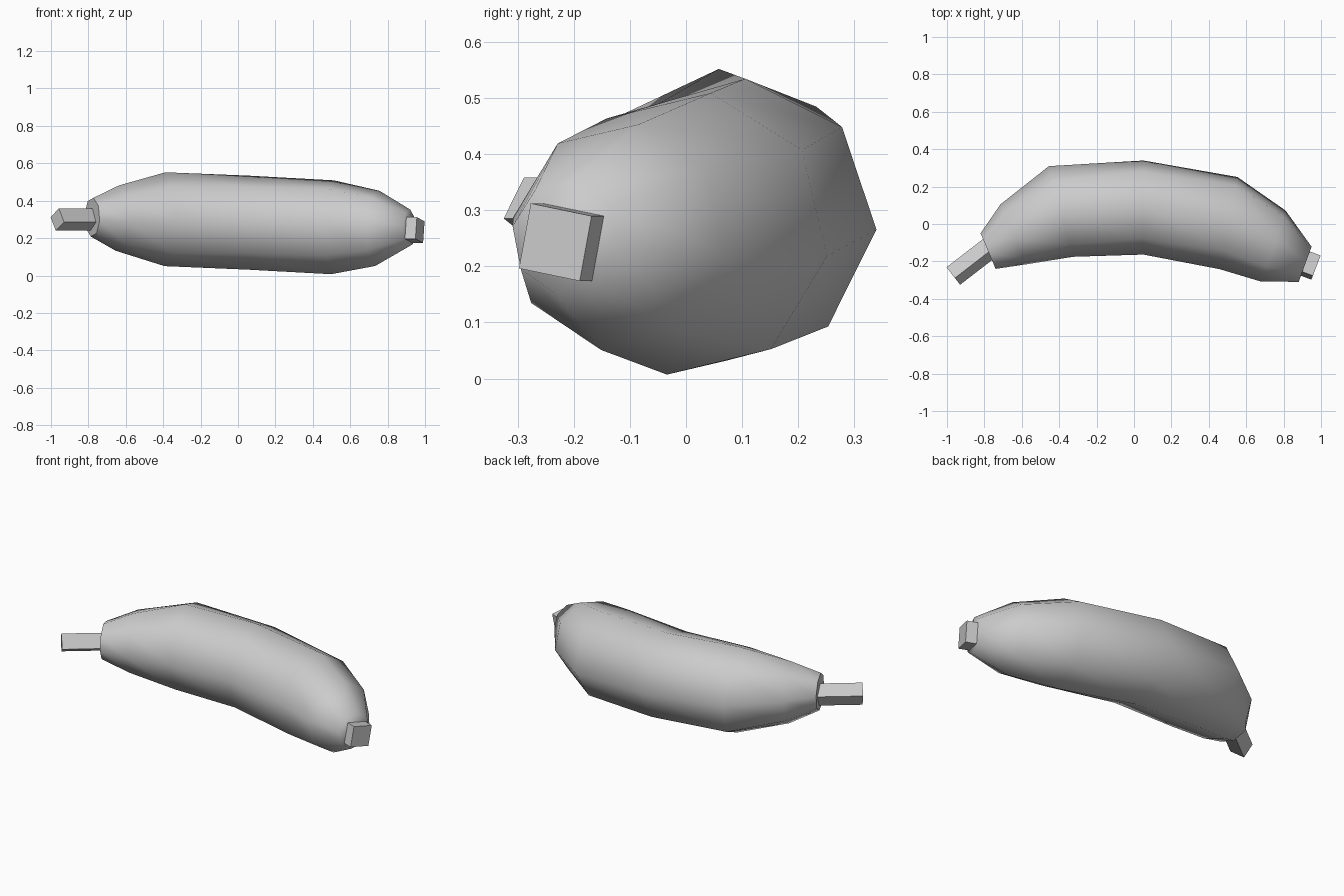
import bpy, bmesh, math
from mathutils import Vector, Matrix

if "Cube" in bpy.data.objects:
    bpy.data.objects.remove(bpy.data.objects["Cube"])

UP = Vector((0, 0, 1))

# Rings along the fruit: centre x, y, z, radius, heading (deg), roll (deg)
RINGS = [
    (-0.780, -0.145, 0.312, 0.105, 23, 10),
    (-0.645, -0.055, 0.307, 0.176, 23, 7),
    (-0.390, 0.067, 0.301, 0.251, 15, 2),
    (0.050, 0.088, 0.283, 0.252, 0, -4),
    (0.505, 0.005, 0.258, 0.254, -11, -9),
    (0.745, -0.118, 0.252, 0.204, -19, -10),
    (0.915, -0.215, 0.252, 0.102, -20, -11),
]
SIDES = 8


def make_object(name, bm):
    bmesh.ops.recalc_face_normals(bm, faces=bm.faces)
    mesh = bpy.data.meshes.new(name)
    bm.to_mesh(mesh)
    bm.free()
    obj = bpy.data.objects.new(name, mesh)
    bpy.context.collection.objects.link(obj)
    return obj


def fruit_body():
    bm = bmesh.new()
    loops = []
    for x, y, z, r, heading, roll in RINGS:
        h = math.radians(heading)
        side = Vector((-math.sin(h), math.cos(h), 0))
        loop = []
        for i in range(SIDES):
            a = math.radians(roll) + 2 * math.pi * i / SIDES
            loop.append(bm.verts.new(
                Vector((x, y, z)) + side * r * math.cos(a) + UP * r * math.sin(a)))
        loops.append(loop)
    for a, b in zip(loops, loops[1:]):
        for i in range(SIDES):
            j = (i + 1) % SIDES
            bm.faces.new((a[i], a[j], b[j], b[i])).smooth = True
    bm.faces.new(loops[0]).smooth = False
    bm.faces.new(loops[-1]).smooth = True
    return make_object("fruit_body", bm)


def end_block(name, end, direction, length, width, roll):
    """Square bar whose outer face is centred on `end`, running back inward."""
    d = Vector(direction).normalized()
    s = UP.cross(d).normalized()
    frame = Matrix((d, s, UP)).transposed().to_4x4()
    m = (Matrix.Translation(Vector(end) - d * length / 2) @ frame
         @ Matrix.Rotation(math.radians(roll), 4, 'X')
         @ Matrix.Diagonal((length, width, width, 1)))
    bm = bmesh.new()
    bmesh.ops.create_cube(bm, size=1, matrix=m)
    return make_object(name, bm)


# Curved peel
fruit_body()
# Long stem on the left, short blunt tip on the right
end_block("stem", (-0.966, -0.278, 0.299), (-0.79, -0.61, 0), 0.27, 0.086, 32)
end_block("tip", (0.973, -0.233, 0.243), (0.935, -0.355, 0), 0.12, 0.118, -11)
